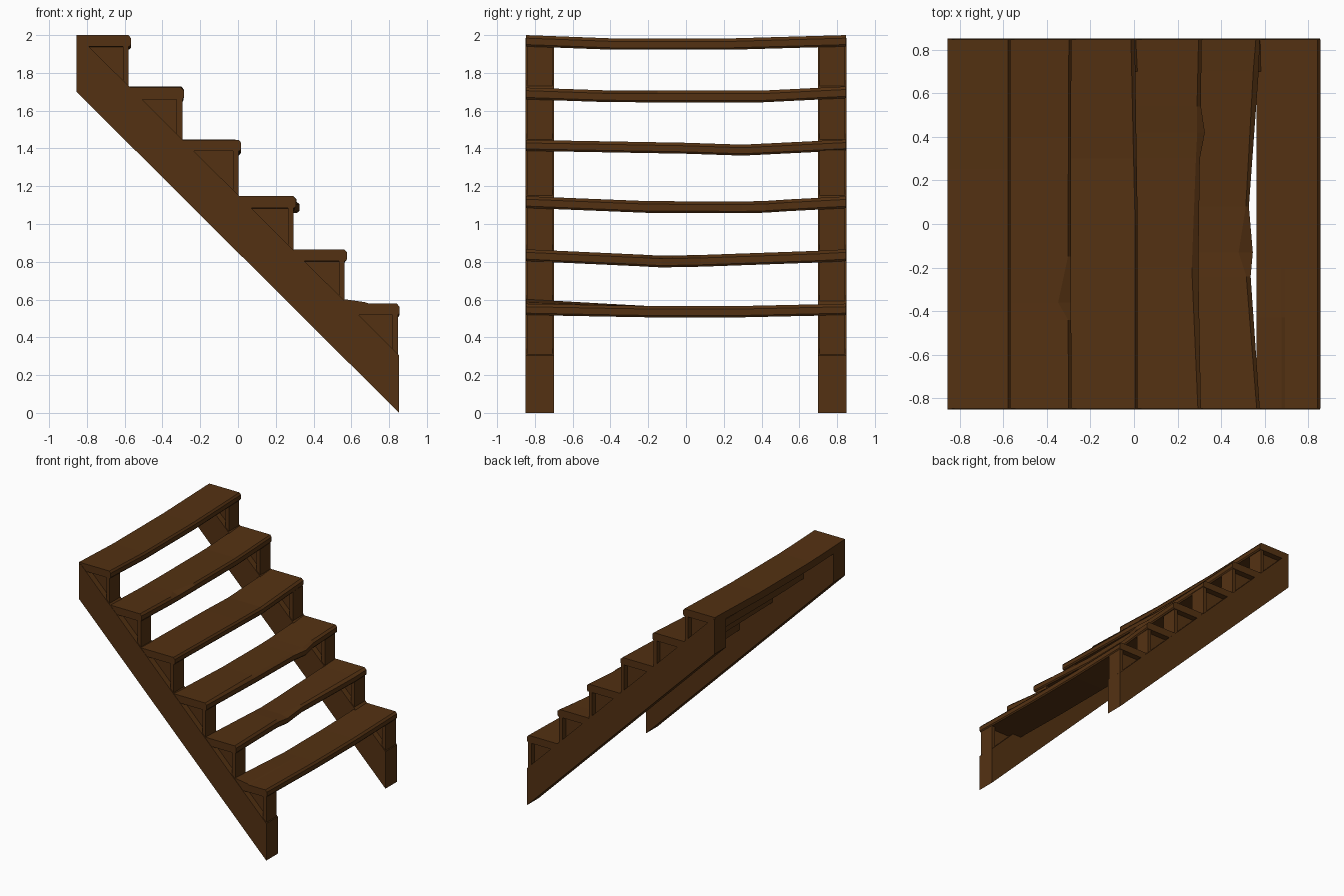
import bpy, bmesh

# One dark timber colour
wood = bpy.data.materials.new("dark_brown_wood")
wood.diffuse_color = (0.088, 0.031, 0.006, 1)


def make_object(name, bm):
    bmesh.ops.recalc_face_normals(bm, faces=bm.faces)
    mesh = bpy.data.meshes.new(name)
    bm.to_mesh(mesh)
    bm.free()
    mesh.materials.append(wood)
    ob = bpy.data.objects.new(name, mesh)
    bpy.context.collection.objects.link(ob)
    return ob


def loft(name, rings):
    """Skin a row of equal cross-sections and cap both ends."""
    bm = bmesh.new()
    loops = [[bm.verts.new(p) for p in ring] for ring in rings]
    n = len(loops[0])
    for a, b in zip(loops, loops[1:]):
        for i in range(n):
            j = (i + 1) % n
            bm.faces.new((a[i], a[j], b[j], b[i]))
    bm.faces.new(loops[0])
    bm.faces.new(loops[-1])
    return make_object(name, bm)


def prism(name, outline, y0, y1):
    """Extrude an x/z outline along y."""
    return loft(name, [[(x, y, z) for x, z in outline] for y in (y0, y1)])


# Treads: back edge, thickness, then stations of
# (y, top height, nose x, set-back of the worn upper edge)
treads = [
    (-0.855, 0.060, [(-0.85, 2.0, -0.567, .012), (-0.4, 1.983, -0.567, .012),
                     (0.25, 1.983, -0.567, .012), (0.85, 2.0, -0.567, .012)]),
    (-0.578, 0.062, [(-0.85, 1.722, -0.287, .014), (-0.44, 1.708, -0.288, .014),
                     (-0.36, 1.707, -0.288, .06), (-0.15, 1.706, -0.289, .014),
                     (0.4, 1.706, -0.289, .012), (0.85, 1.728, -0.287, .012)]),
    (-0.297, 0.058, [(-0.85, 1.445, 0.017, .012), (0.0, 1.430, 0.017, .012),
                     (0.3, 1.420, 0.012, .014), (0.85, 1.447, 0.004, .018)]),
    (0.003, 0.062, [(-0.85, 1.147, 0.307, .014), (-0.2, 1.121, 0.295, .03),
                    (0.3, 1.119, 0.302, .018), (0.42, 1.122, 0.325, .035),
                    (0.54, 1.130, 0.307, .018), (0.85, 1.146, 0.310, .014)]),
    (0.293, 0.062, [(-0.85, 0.866, 0.577, .014), (-0.24, 0.838, 0.535, .02),
                    (-0.13, 0.832, 0.545, .065), (0.08, 0.836, 0.527, .014),
                    (0.7, 0.858, 0.572, .025), (0.85, 0.866, 0.577, .018)]),
    (0.562, 0.060, [(-0.85, 0.578, 0.855, .014), (-0.43, 0.570, 0.855, .014),
                    (-0.2, 0.566, 0.855, .014), (0.3, 0.566, 0.855, .014),
                    (0.85, 0.578, 0.855, .014)]),
]
for k, (back, thick, stations) in enumerate(treads):
    rings = []
    for y, top, nose, worn in stations:
        # The lowest tread has a lifted splinter at its back corner
        lift = 0.024 * max(0, (-0.2 - y) / 0.65) if k == 5 else 0
        ye = max(-0.847, min(0.847, y))
        low = top - thick
        rings.append([(x, ye, z) for x, z in (
            (back, low), (nose - .008, low), (nose, low + .01),
            (nose, top - .016), (nose - worn, top),
            (back + .13, top), (back + .115, top + lift * .3),
            (back, top + lift))])
    loft(f"tread_{k + 1}", rings)

# Sloping side beams with plumb-cut ends
beam = [(-0.855, 1.70), (0.853, 0.0), (0.853, 0.305), (-0.835, 1.985),
        (-0.855, 1.985)]
# Front faces of the upright tread supports, and the heights under the treads
risers = [(-0.58, 1.945), (-0.295, 1.667), (0.003, 1.392),
          (0.295, 1.09), (0.565, 0.81), (0.848, 0.524)]
for s, side in ((-1, "near"), (1, "far")):
    prism(f"side_beam_{side}", beam, s * 0.70, s * 0.85)
    for k, (x, top) in enumerate(risers):
        slope = 1.15 - x
        # Upright plate, with a triangular web behind it
        prism(f"riser_plate_{side}_{k + 1}",
              [(x - .03, slope - .02), (x, slope - .04), (x, top), (x - .03, top)],
              s * 0.708, s * 0.842)
        prism(f"support_web_{side}_{k + 1}",
              [(x - .01, slope - .02), (x - .01, top),
               (1.14 - top, top)],
              s * 0.75, s * 0.80)
